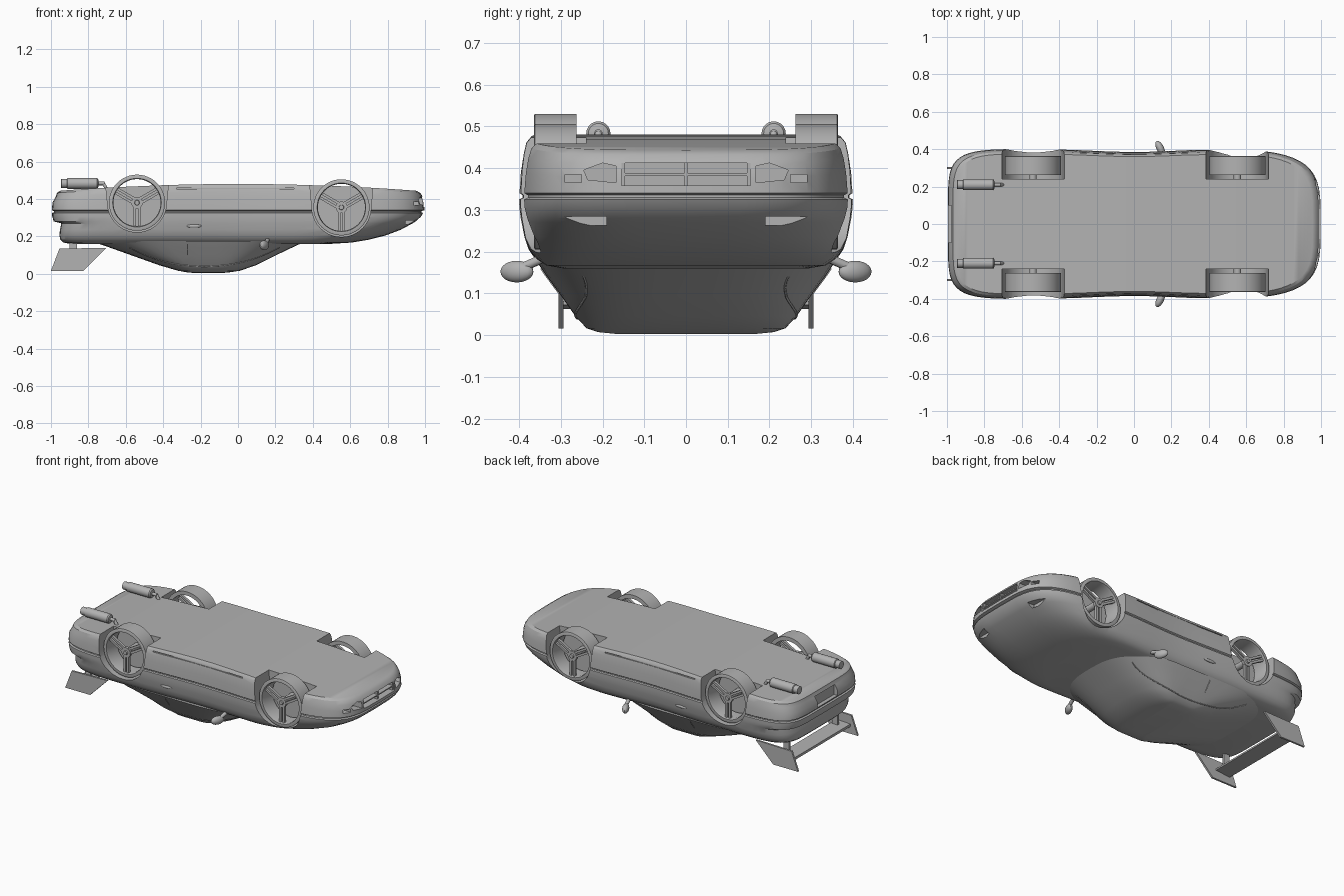
import bpy, bmesh, math
from mathutils import Vector, Matrix
from mathutils.bvhtree import BVHTree

if "Cube" in bpy.data.objects:
    bpy.data.objects.remove(bpy.data.objects["Cube"])

grey = bpy.data.materials.new("plain grey")
grey.diffuse_color = (0.45, 0.45, 0.45, 1)
grey.use_nodes = True
grey.node_tree.nodes["Principled BSDF"].inputs["Base Color"].default_value = (0.45, 0.45, 0.45, 1)


def finish(name, bm, angle=30):
    bmesh.ops.recalc_face_normals(bm, faces=bm.faces)
    me = bpy.data.meshes.new(name)
    bm.to_mesh(me)
    bm.free()
    me.materials.append(grey)
    ob = bpy.data.objects.new(name, me)
    bpy.context.collection.objects.link(ob)
    smooth(ob, angle)
    return ob


def smooth(ob, angle=30):
    bpy.ops.object.select_all(action='DESELECT')
    bpy.context.view_layer.objects.active = ob
    ob.select_set(True)
    bpy.ops.object.shade_smooth_by_angle(angle=math.radians(angle))


def add_box(bm, x0, x1, y0, y1, z0, z1):
    m = Matrix.Translation(((x0 + x1) / 2, (y0 + y1) / 2, (z0 + z1) / 2))
    bmesh.ops.create_cube(bm, size=1, matrix=m @ Matrix.Diagonal((x1 - x0, y1 - y0, z1 - z0, 1)))


def box(name, *dims):
    bm = bmesh.new()
    add_box(bm, *dims)
    return finish(name, bm)


def add_prism(bm, pts, y0, y1):
    """Extrude an outline in x and z from y0 to y1."""
    a, b = [[bm.verts.new((x, y, z)) for x, z in pts] for y in (y0, y1)]
    bm.faces.new(a)
    bm.faces.new(b[::-1])
    for i in range(len(pts)):
        j = (i + 1) % len(pts)
        bm.faces.new((a[i], b[i], b[j], a[j]))


def lathe(bm, prof, n, place, closed):
    """Spin (radius, height) points about an axis; place maps it into the model."""
    rings = [[bm.verts.new(place(r * math.cos(2 * math.pi * k / n), r * math.sin(2 * math.pi * k / n), h))
              for k in range(n)] for r, h in prof]
    for a, b in zip(rings, rings[1:] + ([rings[0]] if closed else [])):
        for k in range(n):
            bm.faces.new((a[k], a[(k + 1) % n], b[(k + 1) % n], b[k]))
    if not closed:
        bm.faces.new(rings[0])
        bm.faces.new(rings[-1])


def stack(levels, cf, cr, bend):
    """Loft plan outlines (z, front x, rear x, half width, front and rear roundness)."""
    bm = bmesh.new()
    rings, steps = [], 14
    for z, xf, xr, w, nf, nr in levels:
        half = []
        for k in range(steps + 1):
            t = k / steps * math.pi / 2
            half.append((cf + (xf - cf) * math.cos(t) ** (2 / nf), w * math.sin(t) ** (2 / nf)))
        half += [(cf + (cr - cf) * k / 6, w) for k in range(1, 6)]
        for k in range(steps, -1, -1):
            t = k / steps * math.pi / 2
            half.append((cr + (xr - cr) * math.cos(t) ** (2 / nr), w * math.sin(t) ** (2 / nr)))
        half[0], half[-1] = (xf, 0), (xr, 0)
        ring = half + [(x, -y) for x, y in half[-2:0:-1]]
        rings.append([bm.verts.new(bend(x, y, z)) for x, y in ring])
    n = len(rings[0])
    for a, b in zip(rings, rings[1:]):
        for k in range(n):
            bm.faces.new((a[k], a[(k + 1) % n], b[(k + 1) % n], b[k]))
    for r in (rings[0], rings[-1]):
        for k in range(n // 2):
            quad = [r[k], r[k + 1], r[-k - 1], r[-k]] if k else [r[0], r[1], r[-1]]
            bm.faces.new(list(dict.fromkeys(quad)))
    return bm


def body_bend(x, y, z):
    # waisted sides, floor bowed towards the middle
    return (x, y * (1 - 0.04 * math.exp(-(x / 0.3) ** 2)),
            z + max(0, (z - 0.34) / 0.1) * 0.04 * (1 - x * x))


# Lower body, resting upside down: bonnet low, floor high
body = finish("body", stack([
    (0.160, 0.50, -0.90, 0.300, 2.6, 5), (0.167, 0.61, -0.935, 0.340, 2.8, 6),
    (0.182, 0.70, -0.95, 0.362, 3.0, 6), (0.205, 0.79, -0.955, 0.378, 3.2, 6),
    (0.235, 0.87, -0.952, 0.388, 3.4, 6), (0.270, 0.935, -0.945, 0.395, 3.7, 6),
    (0.280, 0.95, -0.985, 0.397, 3.8, 6), (0.305, 0.978, -0.993, 0.400, 4, 6),
    (0.325, 0.99, -0.994, 0.401, 4, 6), (0.329, 0.98, -0.984, 0.393, 4, 6),
    (0.335, 0.98, -0.984, 0.393, 4, 6), (0.340, 0.998, -0.995, 0.400, 4, 6),
    (0.380, 0.996, -0.993, 0.397, 4, 6), (0.410, 0.988, -0.975, 0.392, 4, 6),
    (0.430, 0.975, -0.968, 0.386, 4, 6), (0.440, 0.955, -0.950, 0.375, 4, 6)], 0.3, -0.4, body_bend))

# Cutters: wheel arches, nose openings, lamp recesses, plate recess, sill grooves
WHEELS = (("front", 0.553, 0.355), ("rear", -0.54, 0.38))
cut = bmesh.new()
for s in (-1, 1):
    for _, wx, wz in WHEELS:
        arch = [(wx + 0.158 * math.cos(a), wz + 0.158 * math.sin(a))
                for a in [math.pi * (1 + k / 20) for k in range(21)]]
        add_prism(cut, arch + [(wx + 0.182, 0.62), (wx - 0.182, 0.62)], s * 0.24, s * 0.55)
    intake = [(s * 0.168, 0.365), (s * 0.235, 0.372), (s * 0.245, 0.395), (s * 0.2, 0.412), (s * 0.168, 0.405)]
    a, b = [[cut.verts.new((x, y, z)) for y, z in intake] for x in (0.93, 1.1)]
    cut.faces.new(a)
    cut.faces.new(b)
    for i in range(5):
        cut.faces.new((a[i], a[(i + 1) % 5], b[(i + 1) % 5], b[i]))
    ys = sorted((s * 0.25, s * 0.29))
    add_box(cut, 0.9, 1.1, *ys, 0.365, 0.385)
    ys = sorted((s * 0.19, s * 0.30))
    add_box(cut, 0.895, 1.1, *ys, 0.262, 0.284)
    ys = sorted((s * 0.371, s * 0.5))
    add_box(cut, -0.33, 0.30, *ys, 0.452, 0.458)
add_box(cut, 0.95, 1.1, -0.155, 0.155, 0.358, 0.412)
add_box(cut, -1.1, -0.97, -0.10, 0.10, 0.345, 0.41)
cutter = finish("cutter", cut)
cutter.hide_render = True
mod = body.modifiers.new("openings", 'BOOLEAN')
mod.operation, mod.solver, mod.object = 'DIFFERENCE', 'EXACT', cutter
bpy.context.view_layer.objects.active = body
# openings go before the shading modifier, if there is one
bpy.ops.object.modifier_move_to_index(modifier="openings", index=0)
bpy.ops.object.modifier_apply(modifier="openings")
bpy.data.objects.remove(cutter)
smooth(body)

# Cabin
cabin_bm = stack([
    (0.003, -0.10, -0.22, 0.17, 2.5, 3), (0.007, -0.05, -0.27, 0.21, 2.6, 3),
    (0.016, 0.01, -0.32, 0.238, 2.7, 3.2), (0.045, 0.095, -0.42, 0.265, 2.8, 3.4),
    (0.095, 0.195, -0.56, 0.300, 2.8, 3.6), (0.145, 0.30, -0.70, 0.337, 2.8, 3.8),
    (0.175, 0.365, -0.79, 0.357, 2.8, 4)], -0.1, -0.22, lambda x, y, z: (x, y, z))
tree = BVHTree.FromBMesh(cabin_bm)
finish("cabin", cabin_bm, 40)


def tube(name, pts, r, poly=True):
    cu = bpy.data.curves.new(name, 'CURVE')
    cu.dimensions, cu.bevel_depth, cu.bevel_resolution, cu.use_fill_caps = '3D', r, 1, True
    sp = cu.splines.new('POLY')
    sp.points.add(len(pts) - 1)
    for p, c in zip(sp.points, pts):
        p.co = (*c, 1)
    cu.materials.append(grey)
    ob = bpy.data.objects.new(name, cu)
    bpy.context.collection.objects.link(ob)


for s, side in ((-1, "right"), (1, "left")):
    # Side window trim laid on the cabin surface
    for name, line in (("window_trim", [(0.22 - 0.8 * k / 30, 0.04 + 0.1 * abs(k / 15 - 1) ** 2.2) for k in range(31)]),
                       ("door_pillar", [(-0.27, 0.10 + 0.015 * k) for k in range(5)])):
        hits = [tree.ray_cast(Vector((x, s, z)), Vector((0, -s, 0)))[0] for x, z in line]
        tube(f"{side}_{name}", [h for h in hits if h], 0.003)

    # Door mirror: rounded shell on a short arm
    bm = bmesh.new()
    bmesh.ops.create_uvsphere(bm, u_segments=20, v_segments=12, radius=1,
                              matrix=Matrix.Translation((0.14, s * 0.405, 0.152)) @ Matrix.Rotation(s * 0.45, 4, 'Z')
                              @ Matrix.Diagonal((0.02, 0.043, 0.026, 1)))
    finish(f"{side}_mirror", bm)
    tube(f"{side}_mirror_arm", [(0.16, s * 0.34, 0.185), (0.15, s * 0.385, 0.165)], 0.012)

    # Door handle
    bm = bmesh.new()
    bmesh.ops.create_uvsphere(bm, u_segments=16, v_segments=8, radius=1,
                              matrix=Matrix.Translation((-0.235, s * 0.384, 0.255))
                              @ Matrix.Diagonal((0.042, 0.007, 0.009, 1)))
    finish(f"{side}_door_handle", bm)

    # Spoiler end plate and strut
    bm = bmesh.new()
    add_prism(bm, [(-0.955, 0.134), (-0.703, 0.139), (-0.826, 0.016), (-1.0, 0.016)], s * 0.293, s * 0.305)
    finish(f"{side}_spoiler_plate", bm)
    ys = sorted((s * 0.235, s * 0.25))
    box(f"{side}_spoiler_strut", -0.90, -0.86, *ys, 0.075, 0.17)

    # Exhaust: pipe, silencer and tip in one turned profile
    bm = bmesh.new()
    lathe(bm, [(0.016, -0.947), (0.024, -0.945), (0.024, -0.915), (0.029, -0.912), (0.029, -0.755),
               (0.024, -0.748), (0.010, -0.745), (0.010, -0.715)], 20,
          lambda a, b, h: (h, s * 0.21 + a, 0.483 + b), False)
    finish(f"{side}_exhaust", bm)
    tube(f"{side}_exhaust_hanger", [(-0.72, s * 0.21, 0.483), (-0.70, s * 0.21, 0.45)], 0.010)

    for end, wx, wz in WHEELS:
        def place(a, b, h):
            return (wx + a, s * h, wz + b)

        # Tyre band with a stepped rim inside
        bm = bmesh.new()
        lathe(bm, [(0.150, 0.262), (0.150, 0.362), (0.146, 0.364), (0.130, 0.364), (0.126, 0.350),
                   (0.126, 0.262)], 48, place, True)
        finish(f"{end}_{side}_tyre", bm)
        # Hub, stub axle, and three split spokes
        bm = bmesh.new()
        lathe(bm, [(0.020, 0.23), (0.020, 0.33), (0.031, 0.335), (0.031, 0.354), (0.014, 0.354), (0.012, 0.362)],
              24, place, False)
        for ang in (30, 150, 270):
            rot = Matrix.Translation((wx, 0, wz)) @ Matrix.Rotation(-math.radians(ang), 4, 'Y')
            for off in (-0.012, 0.012):
                bmesh.ops.create_cube(bm, size=1, matrix=rot @ Matrix.Translation((0.075, s * 0.344, off))
                                      @ Matrix.Diagonal((0.108, 0.016, 0.014, 1)))
        finish(f"{end}_{side}_hub", bm)

# Spoiler blade
bm = bmesh.new()
add_prism(bm, [(-0.95, 0.062), (-0.85, 0.072), (-0.85, 0.082), (-0.95, 0.078)], -0.295, 0.295)
finish("spoiler_blade", bm)

# Grille bars
box("grille_bar", 0.955, 0.985, -0.155, 0.155, 0.381, 0.388)
for i, y in enumerate((-0.15, 0, 0.15)):
    box(f"grille_post_{i}", 0.955, 0.983, y - 0.004, y + 0.004, 0.358, 0.412)
